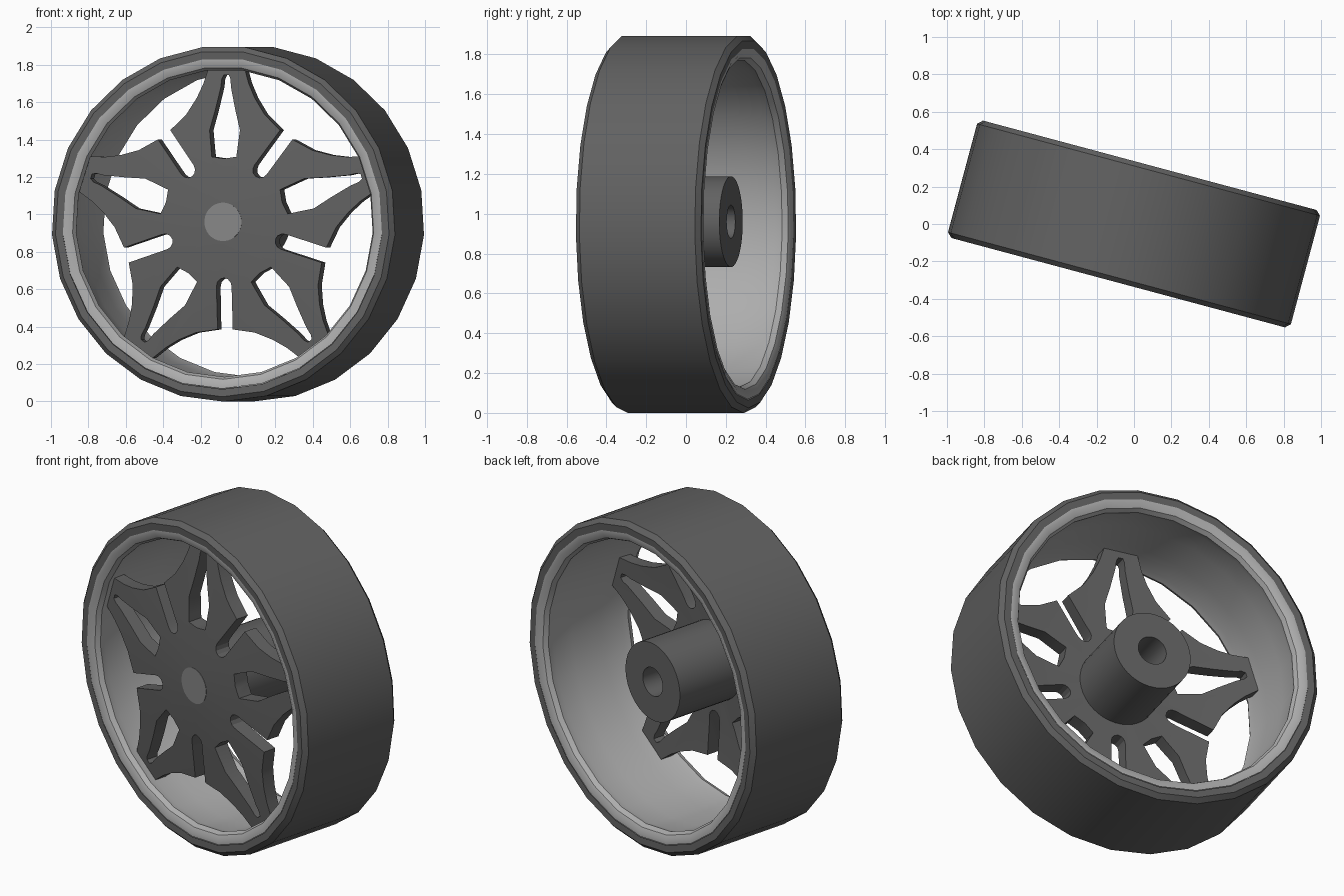
import bpy, bmesh
from math import sin, cos, pi, radians

if "Cube" in bpy.data.objects:
    bpy.data.objects.remove(bpy.data.objects["Cube"])

TILT, CENTRE = radians(-15), 0.95


def material(name, g):
    m = bpy.data.materials.new(name)
    m.diffuse_color = (g, g, g, 1)
    m.use_nodes = True
    m.node_tree.nodes["Principled BSDF"].inputs["Base Color"].default_value = m.diffuse_color
    return m


DARK, LIGHT, MID = material("dark_grey", 0.12), material("light_grey", 0.42), material("mid_grey", 0.24)


def make_object(name, bm, mat, lift=0.0):
    bmesh.ops.recalc_face_normals(bm, faces=bm.faces)
    me = bpy.data.meshes.new(name)
    bm.to_mesh(me)
    bm.free()
    ob = bpy.data.objects.new(name, me)
    bpy.context.collection.objects.link(ob)
    ob.location.z = CENTRE + lift
    ob.rotation_euler.z = TILT
    me.materials.append(mat)
    return ob


def smooth(ob, angle=30):
    for p in ob.data.polygons:
        p.use_smooth = True
    ob.data.set_sharp_from_angle(angle=radians(angle))


def lathe(name, profile, sides, mat, lift=0.0, closed=False):
    """Revolve (radius, y) points around the y axis."""
    bm = bmesh.new()
    rings = []
    for k in range(sides):
        a = (k + 0.5) * 2 * pi / sides
        rings.append([bm.verts.new((r * sin(a), y, r * cos(a))) for r, y in profile])
    n = len(profile)
    for k in range(sides):
        a, b = rings[k], rings[(k + 1) % sides]
        for i in range(n if closed else n - 1):
            j = (i + 1) % n
            if profile[i][0] == 0 and profile[j][0] == 0:
                continue
            bm.faces.new((a[i], a[j], b[j], b[i]))
    bmesh.ops.remove_doubles(bm, verts=bm.verts, dist=1e-5)
    return make_object(name, bm, mat, lift)


def turn(p, a):
    return (p[0] * cos(a) + p[1] * sin(a), -p[0] * sin(a) + p[1] * cos(a))


# Tyre: flat tread with small chamfers
half = [(0.885, 0.322), (0.925, 0.325), (0.951, 0.30)]
smooth(lathe("tyre", [(r, -y) for r, y in half] + half[::-1], 25, DARK))

# Rim: rounded lips and a smooth inner barrel
lip = [(0.885, 0.322), (0.865, 0.322), (0.835, 0.308), (0.822, 0.28), (0.832, 0.24), (0.84, 0.10)]
smooth(lathe("rim", [(r, -y) for r, y in lip] + lip[::-1], 25, LIGHT, 0.003), 32)

# Hub tube with an axle hole, and the round centre cap
smooth(lathe("hub", [(0, -0.22), (0.228, -0.22), (0.228, 0.234), (0.083, 0.234),
                     (0.083, -0.18), (0, -0.18)], 40, DARK, 0.01))
smooth(lathe("centre_cap", [(0, -0.311), (0.103, -0.311), (0.103, -0.28), (0, -0.28)], 32, MID, 0.01))

# Spoke disc: shallow dish trimmed to the five-spoke outline
dish = lathe("spokes", [(0, -0.309), (0.105, -0.309), (0.39, -0.285), (0.86, -0.235),
                        (0.86, -0.165), (0.39, -0.20), (0, -0.20)], 50, DARK, 0.01)

edge = [(0.285, 0.50), (0.216, 0.575), (0.16, 0.663), (0.125, 0.74), (0.098, 0.828)]
slot = [(-0.042, 0.575), (-0.042, 0.345)]
slot += [(-0.042 * cos(t * pi / 6), 0.345 - 0.045 * sin(t * pi / 6)) for t in range(1, 6)]
slot += [(0.042, 0.345), (0.042, 0.575)]
spoke = [(-u, v) for u, v in edge[1:]] + edge[:0:-1] + [turn(p, pi / 5) for p in slot]
side = [(0.068, 0.348), (0.084, 0.49), (0.055, 0.60), (0.028, 0.72), (0.024, 0.765), (0.013, 0.786)]
window = side + [(-u, v) for u, v in side[::-1]] + [(0, 0.338)]

bm = bmesh.new()


def add_loop(points):
    vs = [bm.verts.new((x, -0.5, z)) for x, z in points]
    for i, v in enumerate(vs):
        bm.edges.new((v, vs[(i + 1) % len(vs)]))


angles = [k * 2 * pi / 5 for k in range(5)]
add_loop([turn(p, a) for a in angles for p in spoke])
for a in angles:
    add_loop([turn(p, a) for p in window])
bmesh.ops.triangle_fill(bm, use_beauty=True, edges=bm.edges[:], normal=(0, -1, 0))
ext = bmesh.ops.extrude_face_region(bm, geom=bm.faces[:], use_keep_orig=True)
bmesh.ops.translate(bm, vec=(0, 0.5, 0),
                    verts=[g for g in ext["geom"] if isinstance(g, bmesh.types.BMVert)])
cutter = make_object("spoke_outline_cutter", bm, DARK, 0.01)
cutter.hide_render = True

mod = dish.modifiers.new("trim", "BOOLEAN")
mod.operation, mod.solver, mod.object = "INTERSECT", "EXACT", cutter
bpy.context.view_layer.update()
trimmed = bpy.data.meshes.new_from_object(dish.evaluated_get(bpy.context.evaluated_depsgraph_get()))
dish.modifiers.clear()
dish.data = trimmed
bpy.data.objects.remove(cutter)
smooth(dish, 25)
